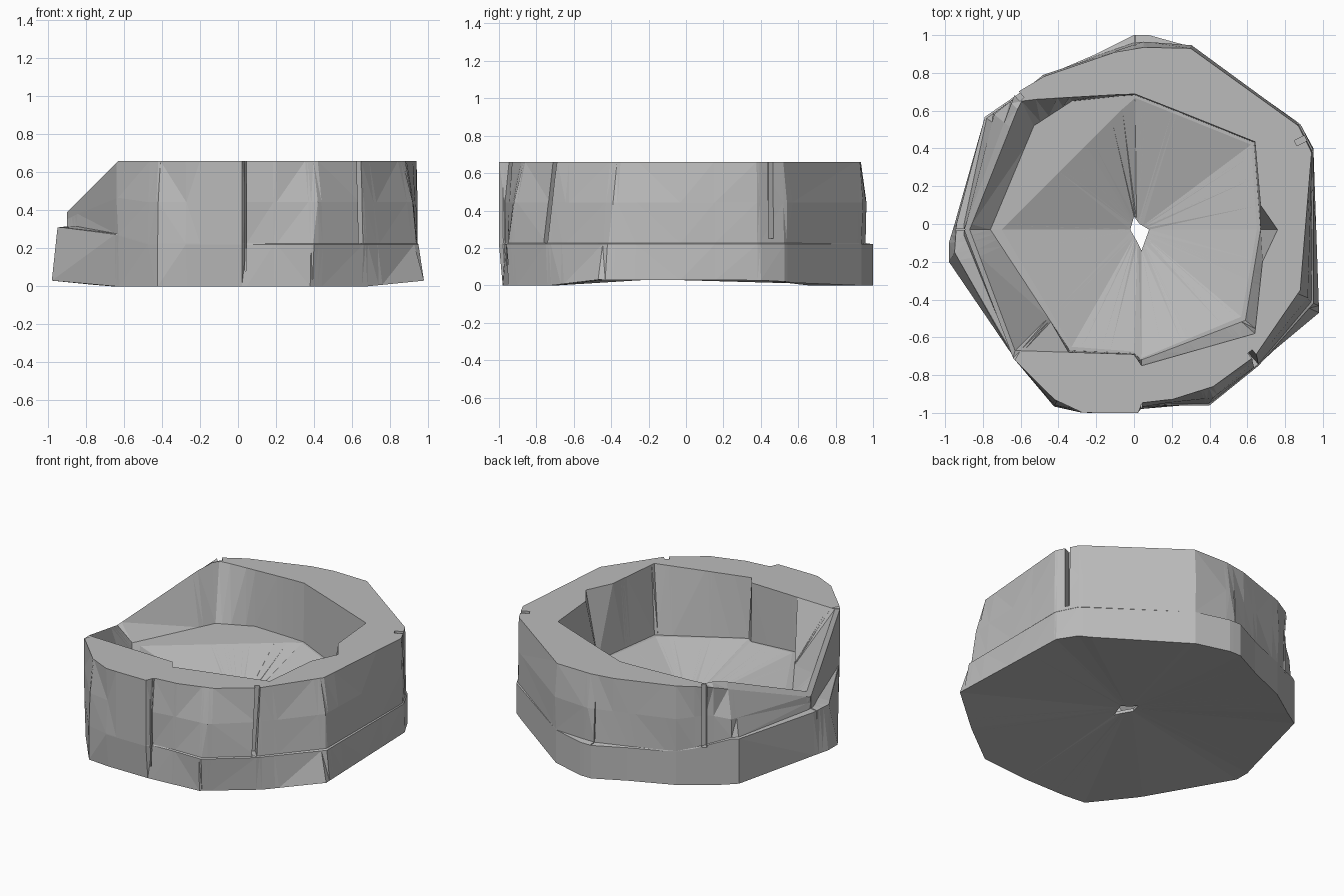
import bpy
import bmesh
import math
from mathutils import Vector

cube = bpy.data.objects.get("Cube")
if cube:
    bpy.data.objects.remove(cube, do_unlink=True)

stone = bpy.data.materials.new("grey_stone")
stone.use_nodes = True
grey = (0.5, 0.5, 0.5, 1)
stone.diffuse_color = grey
stone.node_tree.nodes["Principled BSDF"].inputs["Base Color"].default_value = grey

CENTRE = Vector((0.02, -0.03))


# Heights that follow the broken, lowered -x side
def underside_height(x):
    return max(0, (abs(x) - .68) * .1)


def ledge_height(x):
    return .22 + .09 * min(1, max(0, (-x - .5) * 4))


def base_height(x):
    return ledge_height(x) + .006


def crest_height(x):
    return .66 + min(0, x + .63)


def bulge_height(x):
    return (base_height(x) + crest_height(x)) / 2


def floor_height(x):
    return .27 - .08 * x


# Plan outlines, counter-clockwise from the front
drain = [(.02, -.1), (.04, -.14), (.08, -.03), (.03, 0), (0, .04), (-.02, -.03)]

footing = [(.03, -.98), (.38, -.95), (.68, -.72), (.98, -.47), (.95, .4),
           (.88, .53), (.3, .94), (.08, 1), (0, 1), (-.2, .9), (-.48, .78),
           (-.8, .56), (-.95, 0), (-.98, -.1), (-.98, -.2), (-.62, -.72),
           (-.42, -.97), (-.27, -.98)]

ledge = [(.03, -1), (.05, -.96), (.4, -.96), (.66, -.75), (.95, -.42),
         (.95, .39), (.88, .53), (.3, .94), (.08, 1), (0, 1), (-.2, .9),
         (-.48, .78), (-.8, .56), (-.94, 0), (-.95, -.15), (-.63, -.72),
         (-.42, -.97), (-.27, -1)]

upper_base = [(.03, -1), (.05, -.955), (.4, -.95), (.66, -.74), (.94, -.41),
              (.945, .385), (.875, .525), (.3, .94), (.08, .96), (0, .96),
              (-.2, .89), (-.48, .78), (-.78, .56), (-.9, 0), (-.9, -.06),
              (-.63, -.72), (-.42, -.97), (-.27, -1)]

bulge = [(.03, -1), (.05, -.96), (.42, -.92), (.66, -.71), (.92, -.39),
         (.945, .38), (.86, .54), (.3, .95), (.05, .965), (-.48, .79),
         (-.74, .58), (-.9, -.03), (-.64, -.71), (-.42, -.96), (-.2, -1)]

rim = [(.03, -1), (.05, -.93), (.2, -.93), (.42, -.86), (.64, -.7),
       (.88, -.35), (.94, .38), (.87, .52), (.3, .93), (.05, .935),
       (-.1, .91), (-.48, .78), (-.63, .69), (-.9, -.03), (-.64, -.71),
       (-.42, -.93), (-.27, -1)]

inner_rim = [(.04, -.75), (.64, -.58), (.68, -.2), (.76, -.03), (.67, .1),
             (.64, .44), (0, .69), (-.52, .66), (-.6, .65), (-.87, -.03),
             (-.63, -.67), (0, -.69)]

floor_edge = [(.04, -.72), (.59, -.51), (.67, -.03), (.635, .435), (0, .685),
              (-.33, .65), (-.53, .52), (-.76, -.03), (-.34, -.67), (0, -.685)]

# Inner line where the floor starts to fall to the drain
floor_crease = [(.04, -.71), (.57, -.49), (.65, -.03), (.62, .42), (0, .67),
                (-.7, -.03), (-.33, -.65), (0, -.675)]

RINGS = [(drain, lambda x: .075), (footing, underside_height),
         (ledge, ledge_height), (upper_base, base_height),
         (bulge, bulge_height), (rim, crest_height),
         (inner_rim, crest_height), (floor_edge, floor_height),
         (floor_crease, floor_height), (drain, lambda x: .095)]


def cross(a, b):
    return a.x * b.y - a.y * b.x


def reach(outline, direction):
    """Distance from the centre to the outline along a direction."""
    points = [Vector(p) - CENTRE for p in outline]
    best = 0
    for a, b in zip(points, points[1:] + points[:1]):
        inside = cross(a, direction) > -1e-5 and cross(direction, b) > -1e-5
        facing = direction.dot(a + b) > 0
        turn = cross(direction, b - a)
        if inside and facing and abs(turn) > 1e-6:
            best = max(best, cross(a, b - a) / turn)
    return best


def corner_angles():
    """Every corner direction, skipping near duplicates."""
    found = []
    for outline, height in RINGS:
        for p in outline:
            offset = Vector(p) - CENTRE
            found.append(math.atan2(offset.y, offset.x))
    kept = []
    for angle in sorted(found):
        if not kept or angle - kept[-1] > .012:
            kept.append(angle)
    return kept


# Stone ring with sloping floor, lofted through the outlines
def build_basin():
    bm = bmesh.new()
    loops = []
    directions = [Vector((math.cos(a), math.sin(a))) for a in corner_angles()]
    for outline, height in RINGS:
        loop = []
        for d in directions:
            p = CENTRE + d * reach(outline, d)
            loop.append(bm.verts.new((p.x, p.y, height(p.x))))
        loops.append(loop)
    count = len(directions)
    for low, high in zip(loops, loops[1:] + loops[:1]):
        for i in range(count):
            j = (i + 1) % count
            bm.faces.new((low[i], low[j], high[j], high[i]))
    bmesh.ops.triangulate(bm, faces=bm.faces[:])
    bmesh.ops.recalc_face_normals(bm, faces=bm.faces[:])
    mesh = bpy.data.meshes.new("stone_basin")
    bm.to_mesh(mesh)
    bm.free()
    mesh.materials.append(stone)
    basin = bpy.data.objects.new("stone_basin", mesh)
    bpy.context.collection.objects.link(basin)
    return basin


# Gaps and seams between the blocks
def cut_gap(target, x, y, bottom, width, depth, lean=0):
    bpy.ops.mesh.primitive_cube_add(size=1, location=(x, y, bottom + .5))
    cutter = bpy.context.object
    cutter.name = "gap_cutter"
    cutter.hide_render = True
    cutter.scale = (depth, width, 1)
    cutter.rotation_euler = (lean, 0, math.atan2(y, x))
    bpy.context.view_layer.objects.active = target
    gap = target.modifiers.new("block_gap", "BOOLEAN")
    gap.operation = "DIFFERENCE"
    gap.solver = "EXACT"
    gap.object = cutter
    bpy.ops.object.modifier_apply(modifier=gap.name)
    bpy.data.objects.remove(cutter, do_unlink=True)


basin = build_basin()
cut_gap(basin, .65, -.71, .225, .03, .1, -.06)
cut_gap(basin, .9, .45, .25, .03, .1)
cut_gap(basin, -.62, .69, .25, .03, .08)
for x, y in ((.04, -.98), (.005, .97), (-.92, -.03)):
    cut_gap(basin, x, y, .08, .006, .05)
